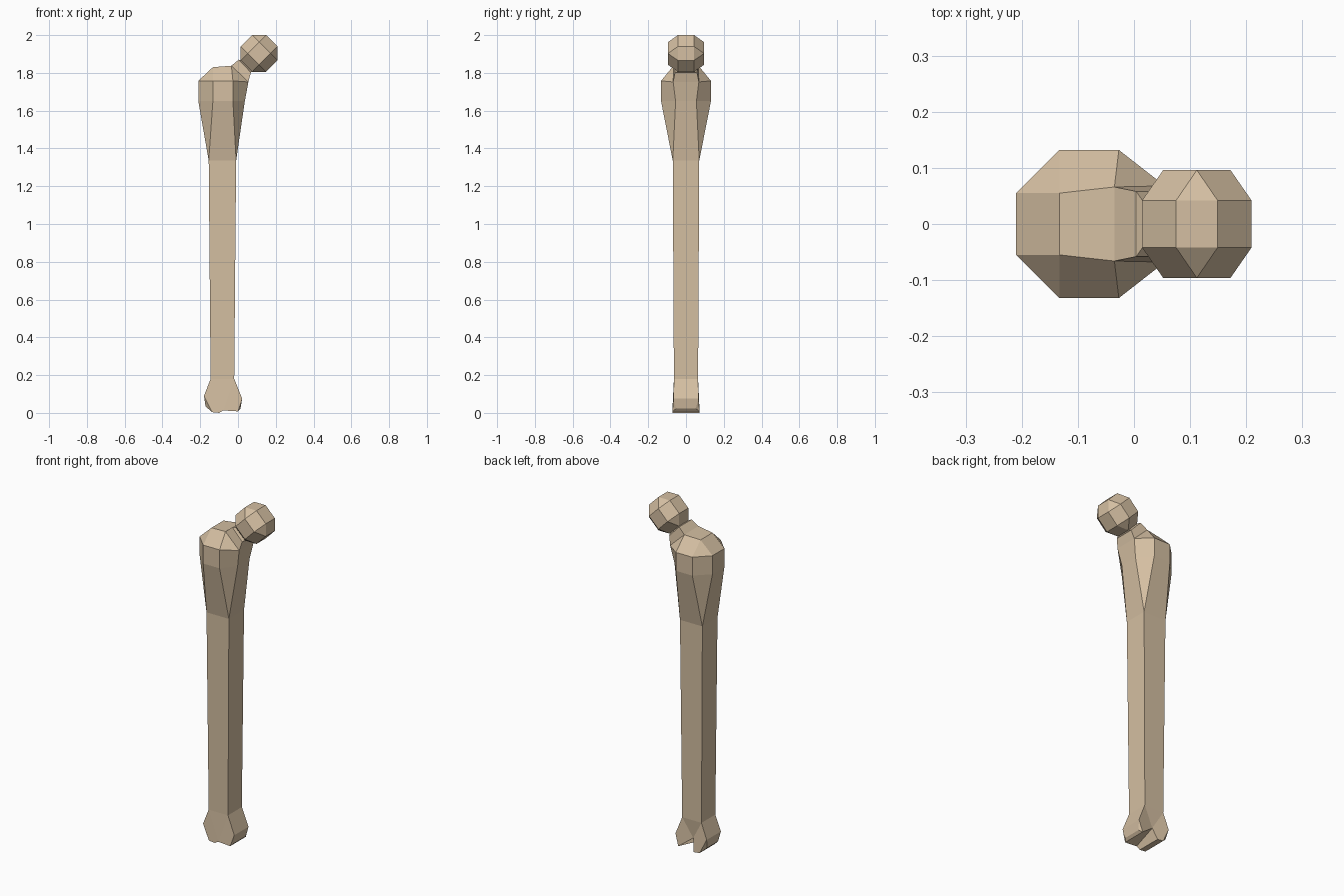
import bpy, bmesh

if "Cube" in bpy.data.objects:
    bpy.data.objects.remove(bpy.data.objects["Cube"])

bone = bpy.data.materials.new("bone tan")
bone.diffuse_color = (0.66, 0.52, 0.36, 1)
bone.use_nodes = True
bone.node_tree.nodes["Principled BSDF"].inputs["Base Color"].default_value = bone.diffuse_color


def finish(name, bm):
    bmesh.ops.recalc_face_normals(bm, faces=bm.faces)
    me = bpy.data.meshes.new(name)
    bm.to_mesh(me)
    bm.free()
    me.materials.append(bone)
    ob = bpy.data.objects.new(name, me)
    bpy.context.collection.objects.link(ob)
    return ob


def symmetric(name, half, faces, chains, moved=None):
    """Mirror the front half (y < 0) and bridge the chains across y = 0."""
    bm = bmesh.new()
    front = [bm.verts.new(p) for p in half]
    back = [bm.verts.new((x, -y, z)) for x, y, z in half]
    for f in faces:
        bm.faces.new([front[i] for i in f])
        bm.faces.new([back[i] for i in reversed(f)])
    for c in chains:
        for a, b in zip(c, c[1:]):
            bm.faces.new([front[a], front[b], back[b], back[a]])
    for i, p in (moved or {}).items():
        back[i].co = p
    return finish(name, bm)


# square shaft flaring into an eight-sided upper end
half = [(-0.145, -0.064, 0.18), (-0.02, -0.064, 0.18),
        (-0.155, -0.07, 1.335), (-0.01, -0.07, 1.335),
        (-0.21, -0.055, 1.65), (-0.133, -0.132, 1.65), (-0.027, -0.132, 1.65), (0.036, -0.055, 1.65),
        (-0.21, -0.055, 1.758), (-0.133, -0.132, 1.758), (-0.027, -0.132, 1.758), (0.055, -0.068, 1.752),
        (-0.133, -0.055, 1.83), (-0.035, -0.066, 1.838)]
symmetric("shaft", half,
          [(0, 1, 3, 2), (2, 3, 6, 5), (2, 5, 4), (3, 7, 6),
           (4, 5, 9, 8), (5, 6, 10, 9), (6, 7, 11, 10),
           (8, 9, 12), (9, 10, 13, 12), (10, 11, 13)],
          [(0, 2, 4, 8, 12, 13), (1, 3, 7, 11)])

# slanted neck, stepping in to the head
neck = [half[13], half[11], (0.068, -0.058, 1.802), (0.004, -0.058, 1.87),
        (0.075, -0.042, 1.807), (0.015, -0.042, 1.867)]
symmetric("neck", neck, [(0, 1, 2, 3), (3, 2, 4, 5)], [(0, 3, 5), (1, 2, 4)])

# lower knuckles, with a notch at the back
knuckle = [half[0], (-0.18, -0.066, 0.09), (-0.172, -0.05, 0.035), (-0.138, -0.072, 0.004),
           (-0.10, -0.072, 0.0), (-0.078, -0.072, 0.013), (0.0, -0.072, 0.008),
           (0.013, -0.052, 0.022), (0.022, -0.066, 0.075), half[1]]
symmetric("knuckles", knuckle,
          [(5, 4, 3, 1, 0), (5, 0, 9), (5, 9, 8, 6), (1, 3, 2), (6, 8, 7)],
          [range(10)], {5: (-0.082, 0.05, 0.07)})

# faceted ball head: octagon bands with turned square ends
cx, cz, a, b, d = 0.112, 1.903, 0.0975, 0.037, 0.06
octagon = [(a, -b), (a, b), (b, a), (-b, a), (-a, b), (-a, -b), (-b, -a), (b, -a)]
diamond = [(d, 0), (0, d), (-d, 0), (0, -d)]
ball = [(cx + x, -0.042, cz + z) for x, z in octagon]
ball += [(cx + x, -0.096, cz + z) for x, z in diamond]
faces = [(8, 9, 10, 11)]
for i in range(4):
    p, q, r = 2 * i, 2 * i + 1, (2 * i + 2) % 8
    faces += [(p, q, 8 + i), (q, r, 8 + (i + 1) % 4, 8 + i)]
symmetric("ball_head", ball, faces, [(0, 1, 2, 3, 4, 5, 6, 7, 0)])
